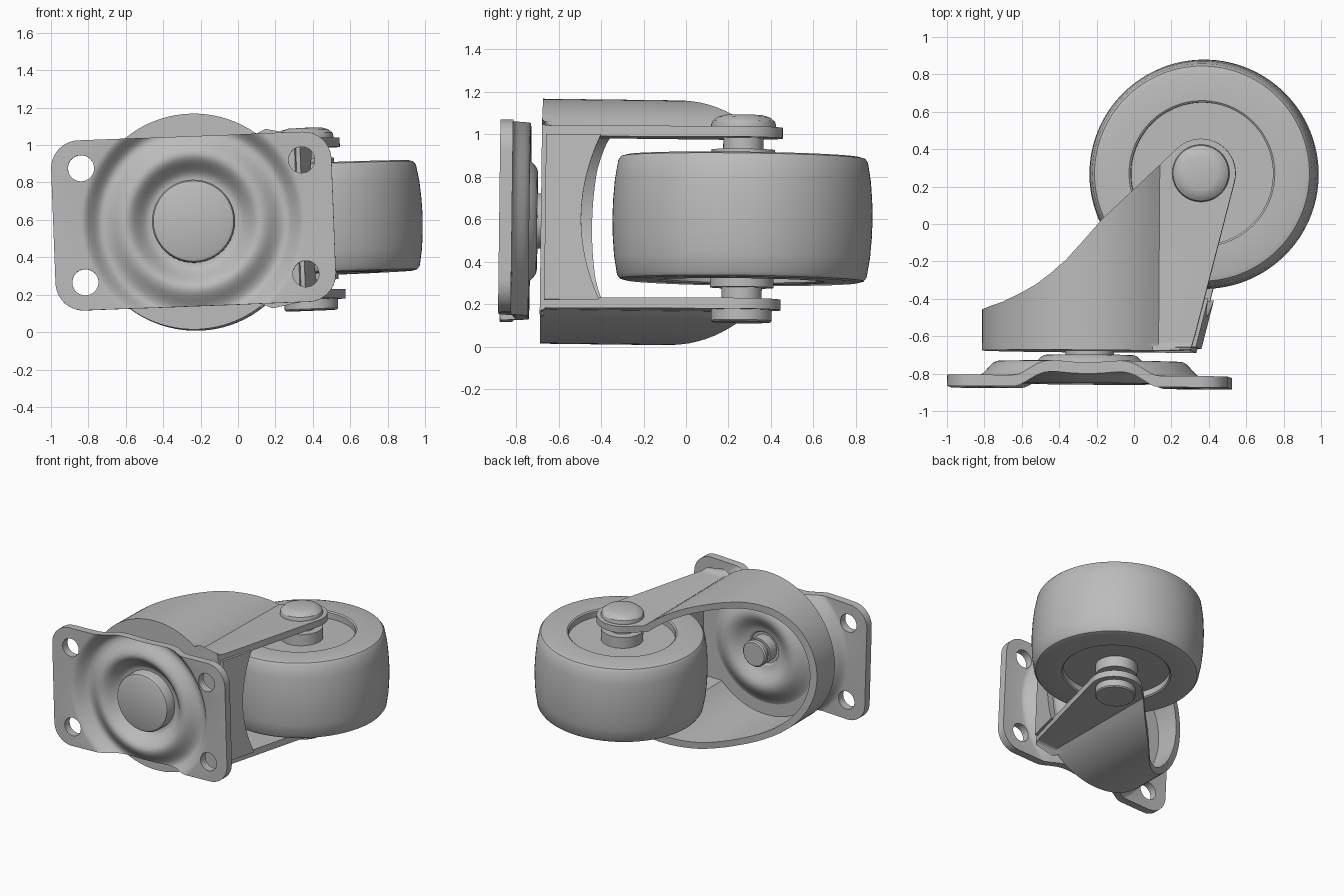
import bpy, bmesh, math
from mathutils import Matrix, Vector

cube = bpy.data.objects.get("Cube")
if cube:
    bpy.data.objects.remove(cube, do_unlink=True)

# One plain metal grey for every part
grey = bpy.data.materials.new("plain grey")
grey.use_nodes = True
grey.diffuse_color = (0.5, 0.5, 0.5, 1)
grey.node_tree.nodes["Principled BSDF"].inputs["Base Color"].default_value = (0.5, 0.5, 0.5, 1)

AXLE = Vector((0.605, 0.27, 0))      # axle position relative to the swivel axis
ALONG_Y = Matrix.Rotation(-math.pi / 2, 4, 'X')
parts = []


def finish(name, bm):
    bmesh.ops.recalc_face_normals(bm, faces=bm.faces[:])
    mesh = bpy.data.meshes.new(name)
    bm.to_mesh(mesh)
    bm.free()
    mesh.materials.append(grey)
    ob = bpy.data.objects.new(name, mesh)
    bpy.context.collection.objects.link(ob)
    parts.append(ob)
    return ob


def lathe(name, profile, matrix=Matrix(), steps=96, closed=False):
    """Spin (radius, height) points around the z axis, then place the result."""
    bm = bmesh.new()
    verts = [bm.verts.new((r, 0, h)) for r, h in profile]
    pairs = list(zip(verts, verts[1:]))
    if closed:
        pairs.append((verts[-1], verts[0]))
    edges = [bm.edges.new(p) for p in pairs]
    bmesh.ops.spin(bm, geom=verts + edges, axis=(0, 0, 1), cent=(0, 0, 0),
                   angle=2 * math.pi, steps=steps, use_duplicate=False)
    bmesh.ops.remove_doubles(bm, verts=bm.verts[:], dist=1e-4)
    bm.transform(matrix)
    return finish(name, bm)


def prism(name, outline, axis, lo, hi, round_front=0):
    """Extrude a 2D outline along one axis."""
    def place(p, t):
        return {'x': (t, p[0], p[1]), 'y': (p[0], t, p[1]), 'z': (p[0], p[1], t)}[axis]
    bm = bmesh.new()
    a = [bm.verts.new(place(p, lo)) for p in outline]
    b = [bm.verts.new(place(p, hi)) for p in outline]
    n = len(a)
    front = bm.faces.new(a)
    bm.faces.new(b[::-1])
    for i in range(n):
        j = (i + 1) % n
        bm.faces.new((a[j], a[i], b[i], b[j]))
    if round_front:
        bmesh.ops.bevel(bm, geom=list(front.edges), offset=round_front,
                        segments=5, profile=0.5, affect='EDGES')
    return finish(name, bm)


def boolean(ob, cutter, operation):
    mod = ob.modifiers.new("cut", 'BOOLEAN')
    mod.operation, mod.object, mod.solver = operation, cutter, 'EXACT'
    bpy.context.view_layer.objects.active = ob
    bpy.ops.object.modifier_apply(modifier=mod.name)
    parts.remove(cutter)
    bpy.data.objects.remove(cutter, do_unlink=True)


def ease(keys, n=8):
    """Join profile keys with soft S-shaped steps."""
    out = [keys[0]]
    for (r0, h0), (r1, h1) in zip(keys, keys[1:]):
        count = n if h0 != h1 else 1
        for k in range(1, count + 1):
            t = k / count
            out.append((r0 + (r1 - r0) * t, h0 + (h1 - h0) * (1 - math.cos(math.pi * t)) / 2))
    return out


def arc(cx, cy, r, a0, a1, n):
    return [(cx + r * math.cos(math.radians(a0 + (a1 - a0) * k / n)),
             cy + r * math.sin(math.radians(a0 + (a1 - a0) * k / n))) for k in range(n + 1)]


# Mounting plate: pressed dish trimmed to a rounded rectangle with four bolt holes
front = ease([(0, -0.76), (0.23, -0.76), (0.36, -0.855), (0.49, -0.795), (0.6, -0.875), (1.1, -0.875)])
back = [(r, y + 0.06) for r, y in reversed(front)]
plate = lathe("mounting_plate", front + back, ALONG_Y)
w, h, c = 0.75, 0.455, 0.15
corners = []
for sx, sz, start in ((1, 1, 0), (-1, 1, 90), (-1, -1, 180), (1, -1, 270)):
    corners += arc(sx * (w - c), sz * (h - c), c, start, start + 90, 10)
boolean(plate, prism("plate_cutter", corners, 'y', -1.2, -0.4), 'INTERSECT')
for sx in (-1, 1):
    for sz in (-1, 1):
        hole = arc(sx * 0.59, sz * 0.305, 0.07, 0, 348.75, 31)
        boolean(plate, prism("hole_cutter", hole, 'y', -1.2, -0.4), 'DIFFERENCE')


# Fork: round cup flowing into two flat prongs
def fork_section(radius, half, end):
    a = math.degrees(math.asin(half / radius))
    return [(end, half)] + arc(0, 0, radius, a, 360 - a, 64) + [(end, -half)]


fork = prism("fork", fork_section(0.577, 0.43, 0.9), 'y', -0.68, 0.6, round_front=0.05)
boolean(fork, prism("cup_cutter", fork_section(0.527, 0.38, 1.2), 'y', -0.64, 0.9), 'DIFFERENCE')
side = [(0.53, -0.75), (0.56, -0.66), (0.58, -0.59)]
side += arc(AXLE.x, AXLE.y, 0.185, -14, 136, 20)
side += [(0.08, 0.016), (-0.02, -0.1), (-0.11, -0.2), (-0.19, -0.27), (-0.27, -0.33),
         (-0.36, -0.38), (-0.46, -0.425), (-0.7, -0.5), (-0.7, -0.75)]
boolean(fork, prism("side_cutter", side, 'z', -0.8, 0.8), 'INTERSECT')

# Web closing the cup between the prongs, with a hollowed rim
rim = []
for k in range(21):
    z = -0.39 + 0.78 * k / 20
    rim.append((-0.40 - 0.09 * (1 - (z / 0.39) ** 2), z))
web = prism("fork_web", [(-0.66, -0.39)] + rim + [(-0.66, 0.39)], 'x', -0.04, 0.01)
for v in web.data.vertices:
    v.co.x += 0.59 + 0.25 * (v.co.y + 0.59)

# Swivel bearing pressed into the cup, and the kingpin through it
lathe("swivel_bearing", ease([(0.11, -0.66), (0.13, -0.62), (0.28, -0.56), (0.46, -0.645)])
      + [(0.46, -0.66)], ALONG_Y, closed=True)
lathe("kingpin", [(0, -0.85), (0.2, -0.85), (0.215, -0.843), (0.222, -0.83), (0.222, -0.73),
                  (0.13, -0.73), (0.13, -0.64), (0.1, -0.64), (0.1, -0.56), (0.085, -0.56),
                  (0.085, -0.535), (0.1, -0.535), (0.1, -0.51), (0.09, -0.5), (0, -0.5)], ALONG_Y, 48)

# Wheel: crowned tread, recessed faces and a raised hub
half_wheel = [(0, 0.325), (0.15, 0.325), (0.15, 0.24), (0.38, 0.24), (0.38, 0.287), (0.39, 0.295),
              (0.55, 0.295), (0.575, 0.288), (0.588, 0.27), (0.603, 0.18), (0.61, 0.09)]
wheel = half_wheel + [(0.613, 0)] + [(r, -z) for r, z in reversed(half_wheel)]
at_axle = Matrix.Translation(AXLE)
lathe("wheel", wheel, at_axle, 128)

# Axle with a domed rivet head above and a flat one below
lathe("axle", [(0, 0.49), (0.09, 0.488), (0.125, 0.478), (0.148, 0.458), (0.153, 0.44), (0.153, 0.425),
               (0.095, 0.425), (0.095, -0.425), (0.143, -0.425), (0.143, -0.48),
               (0.136, -0.488), (0, -0.488)], at_axle, 64)

# Lay the whole caster down with its slight lean, and smooth the curved faces
lean = (Matrix.Translation((-0.232, 0, 0.583)) @ Matrix.Rotation(math.radians(-0.4), 4, 'Z')
        @ Matrix.Rotation(math.radians(-0.7), 4, 'X') @ Matrix.Rotation(math.radians(-2.2), 4, 'Y'))
bpy.ops.object.select_all(action='DESELECT')
for ob in parts:
    ob.data.transform(lean)
    ob.select_set(True)
bpy.context.view_layer.objects.active = parts[0]
bpy.ops.object.shade_smooth_by_angle(angle=math.radians(30))
